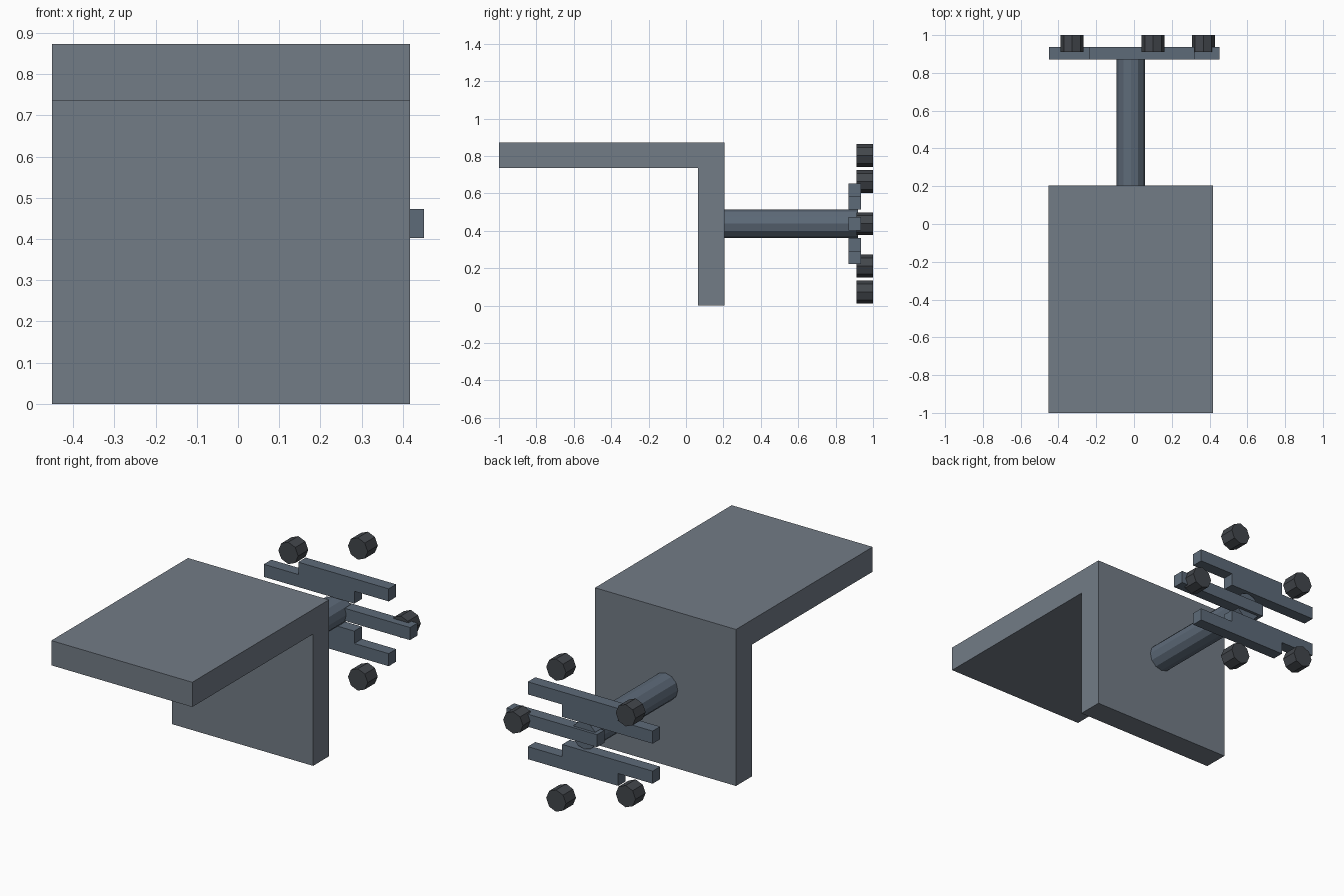
import bpy, bmesh, math
from mathutils import Matrix, Vector

if "Cube" in bpy.data.objects:
    bpy.data.objects.remove(bpy.data.objects["Cube"])

CX, CZ = -0.017, 0.438   # hub axis, running along y


def material(name, rgb):
    mat = bpy.data.materials.new(name)
    mat.diffuse_color = (*rgb, 1)
    mat.use_nodes = True
    mat.node_tree.nodes["Principled BSDF"].inputs["Base Color"].default_value = mat.diffuse_color
    return mat


PANEL = material("slate_panel", (0.17, 0.20, 0.24))
STEEL = material("blue_steel", (0.11, 0.145, 0.19))
RUBBER = material("dark_rubber", (0.055, 0.062, 0.072))


def add_object(name, bm, mat):
    bmesh.ops.recalc_face_normals(bm, faces=bm.faces)
    mesh = bpy.data.meshes.new(name)
    bm.to_mesh(mesh)
    bm.free()
    mesh.materials.append(mat)
    ob = bpy.data.objects.new(name, mesh)
    bpy.context.collection.objects.link(ob)
    return ob


def box(name, centre, size, mat):
    bm = bmesh.new()
    bmesh.ops.create_cube(bm, size=1)
    bmesh.ops.scale(bm, vec=size, verts=bm.verts)
    bmesh.ops.translate(bm, vec=centre, verts=bm.verts)
    return add_object(name, bm, mat)


def rod(name, x, z, y0, y1, radius, sides, mat):
    bm = bmesh.new()
    bmesh.ops.create_cone(bm, cap_ends=True, segments=sides, radius1=radius,
                          radius2=radius, depth=y1 - y0)
    bmesh.ops.rotate(bm, matrix=Matrix.Rotation(math.pi / 2, 3, 'X'), verts=bm.verts)
    bmesh.ops.translate(bm, vec=(x, (y0 + y1) / 2, z), verts=bm.verts)
    return add_object(name, bm, mat)


# L-shaped bracket, extruded across x
profile = [(-1, 0.735), (0.065, 0.735), (0.065, 0), (0.205, 0), (0.205, 0.873), (-1, 0.873)]
bm = bmesh.new()
face = bm.faces.new([bm.verts.new((CX - 0.435, y, z)) for y, z in profile])
ext = bmesh.ops.extrude_face_region(bm, geom=[face])
bmesh.ops.translate(bm, vec=Vector((0.87, 0, 0)),
                    verts=[g for g in ext["geom"] if isinstance(g, bmesh.types.BMVert)])
add_object("bracket", bm, PANEL)

# axle
rod("axle", CX, CZ, 0.2, 0.92, 0.076, 12, STEEL)

# five level bars and five feet set in a ring around the axle
for i in range(5):
    a = math.tau * i / 5
    c, s = math.cos(a), math.sin(a)
    box(f"hub_bar_{i + 1}", (CX + 0.19 * c, 0.903, CZ + 0.19 * s), (0.558, 0.066, 0.07), STEEL)
    rod(f"caster_{i + 1}", CX + 0.384 * c, CZ + 0.384 * s, 0.911, 1.0, 0.061, 8, RUBBER)
